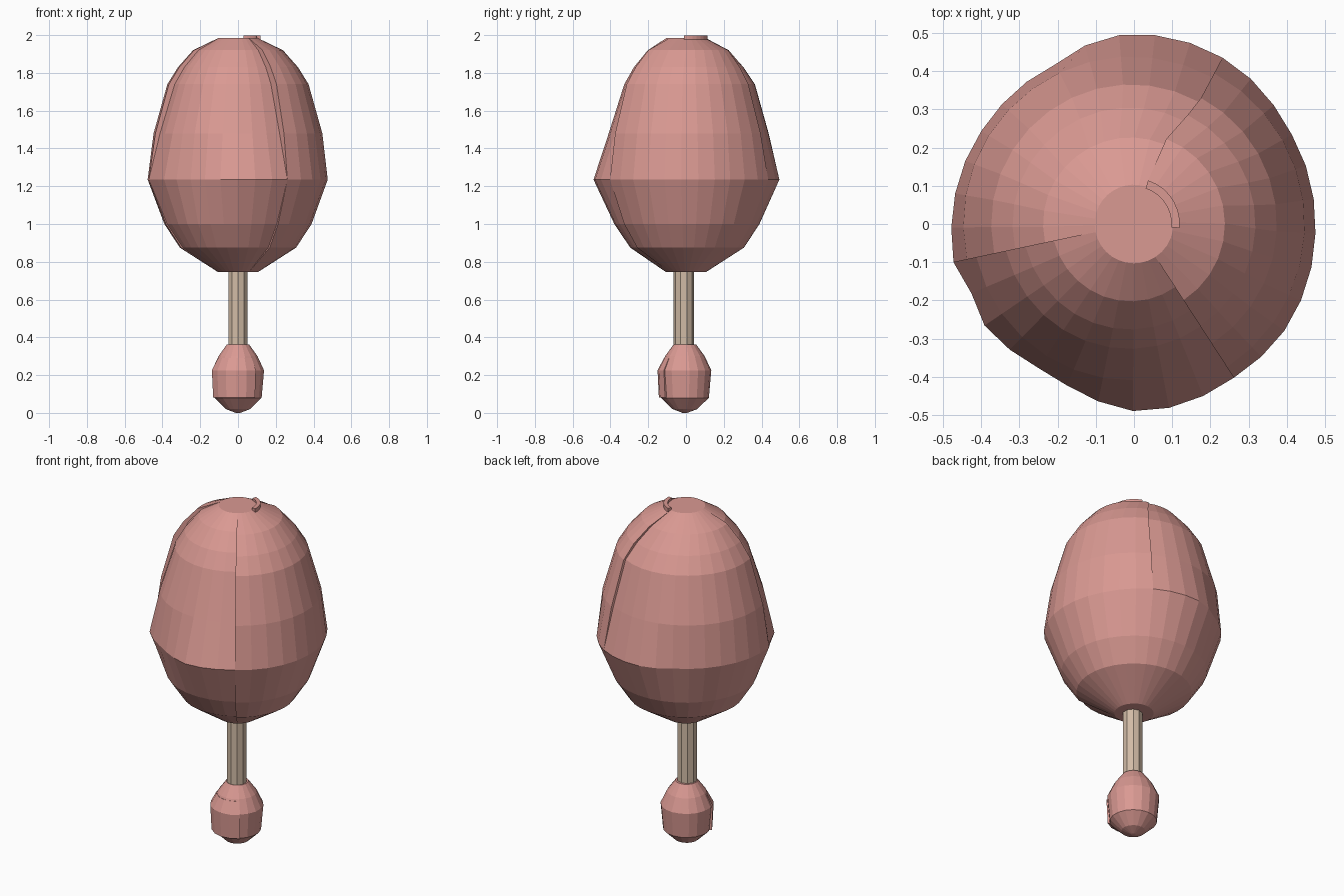
import bpy, bmesh
from math import radians, cos, sin

if "Cube" in bpy.data.objects:
    bpy.data.objects.remove(bpy.data.objects["Cube"])


def material(name, rgb):
    m = bpy.data.materials.new(name)
    m.diffuse_color = (*rgb, 1)
    m.use_nodes = True
    m.node_tree.nodes["Principled BSDF"].inputs["Base Color"].default_value = m.diffuse_color
    return m


def finish(name, bm, mat):
    bmesh.ops.remove_doubles(bm, verts=bm.verts, dist=0.0015)
    bmesh.ops.recalc_face_normals(bm, faces=bm.faces)
    mesh = bpy.data.meshes.new(name)
    bm.to_mesh(mesh)
    bm.free()
    mesh.materials.append(mat)
    ob = bpy.data.objects.new(name, mesh)
    bpy.context.collection.objects.link(ob)
    return ob


def loft(name, rings, mat):
    """Skin closed rings of points, capping both ends."""
    bm = bmesh.new()
    loops = [[bm.verts.new(p) for p in ring] for ring in rings]
    n = len(loops[0])
    for a, b in zip(loops, loops[1:]):
        for i in range(n):
            j = (i + 1) % n
            bm.faces.new((a[i], a[j], b[j], b[i]))
    bm.faces.new(loops[0])
    bm.faces.new(loops[-1])
    return finish(name, bm, mat)


def interp(table, x):
    for (a, u), (b, v) in zip(table, table[1:]):
        if a <= x <= b:
            return u + (v - u) * (x - a) / (b - a)
    return table[-1][1]


pink = material("meat_pink", (0.70, 0.32, 0.29))
tan = material("bone_tan", (0.64, 0.50, 0.38))

# Meat: height, radius, and recess of the front and rear-left slabs per ring
profile = [(0.745, 0.105, 0, 0), (0.875, 0.308, 0.012, 0), (1.0, 0.39, 0.01, 0),
           (1.235, 1.0, 0, 0), (1.48, 0.447, 0.036, 0.012), (1.74, 0.374, 0.045, 0.012),
           (1.83, 0.318, 0.04, 0.018), (1.92, 0.238, 0.034, 0.015), (1.985, 0.103, 0.0, 0.0)]
# Uneven widest ring: angle, radius
equator = [(-57, .48), (-34, .483), (0, .475), (33, .475), (57, .492), (79, .498), (101, .495),
           (113, .466), (145, .467), (180, .478), (192, .483), (204, .461), (215, .474),
           (235, .452), (247, .457), (270, .49), (282, .49), (303, .48)]


# Three slabs meeting at stepped seams
def meat_ring(row):
    z, r, front, rear = row
    pts = []
    for slab, start, end, n in (("right", -57, 62, 11), ("rear", 62, 192, 12), ("front", 192, 303, 10)):
        for i in range(n + 1):
            t = i / n
            a0, a1 = start, end
            if slab == "right" and z > 1.8:
                a1 += (z - 1.8) * 60
            if slab == "rear" and z > 1.8:
                a0 += (z - 1.8) * 60
            a = a0 + (a1 - a0) * t
            rad, h = r, z
            if r == 1.0:
                rad = interp(equator, a)
            elif slab == "front":
                rad -= front * (0.7 + 0.5 * t)
            elif slab == "rear":
                rad -= rear * max(0, 1 - t * 1.3)
            pts.append((rad * cos(radians(a)), rad * sin(radians(a)), h))
    return pts


loft("meat", [meat_ring(row) for row in profile], pink)

# Raised lip where the right slab overlaps the top
lip = []
for z, r0 in ((1.975, 0.0), (1.999, 0.0)):
    arc = [(a, 0.12) for a in range(-5, 75, 11)] + [(a, 0.098) for a in range(72, -6, -11)]
    lip.append([(r * cos(radians(a)), r * sin(radians(a)), z) for a, r in arc])
loft("meat_top_lip", lip, pink)


def turned(name, prof, sides, mat, cy=0.0, cx=0.0):
    step = 360 / sides
    rings = [[(cx + r * cos(radians((i + .5) * step)), cy + r * sin(radians((i + .5) * step)), z)
              for i in range(sides)] for z, r in prof]
    return loft(name, rings, mat)


# Bone shaft
turned("bone", [(0.28, 0.054), (0.80, 0.054)], 10, tan, cy=-0.012)

# Small meat knob at the bottom, slightly off-centre
turned("knob", [(0.0, 0.012), (0.02, 0.065), (0.08, 0.127), (0.225, 0.14),
                (0.30, 0.105), (0.362, 0.06)], 18, pink, cy=-0.006)

# Thin overlapping slab on the front of the knob
slab = []
for z, r in ((0.082, 0.132), (0.225, 0.139), (0.29, 0.105)):
    arc = [(a, r + 0.008) for a in range(200, 311, 22)] + [(a, r - 0.02) for a in range(310, 199, -22)]
    slab.append([(p * cos(radians(a)), p * sin(radians(a)) - 0.004, z) for a, p in arc])
loft("knob_slab", slab, pink)
